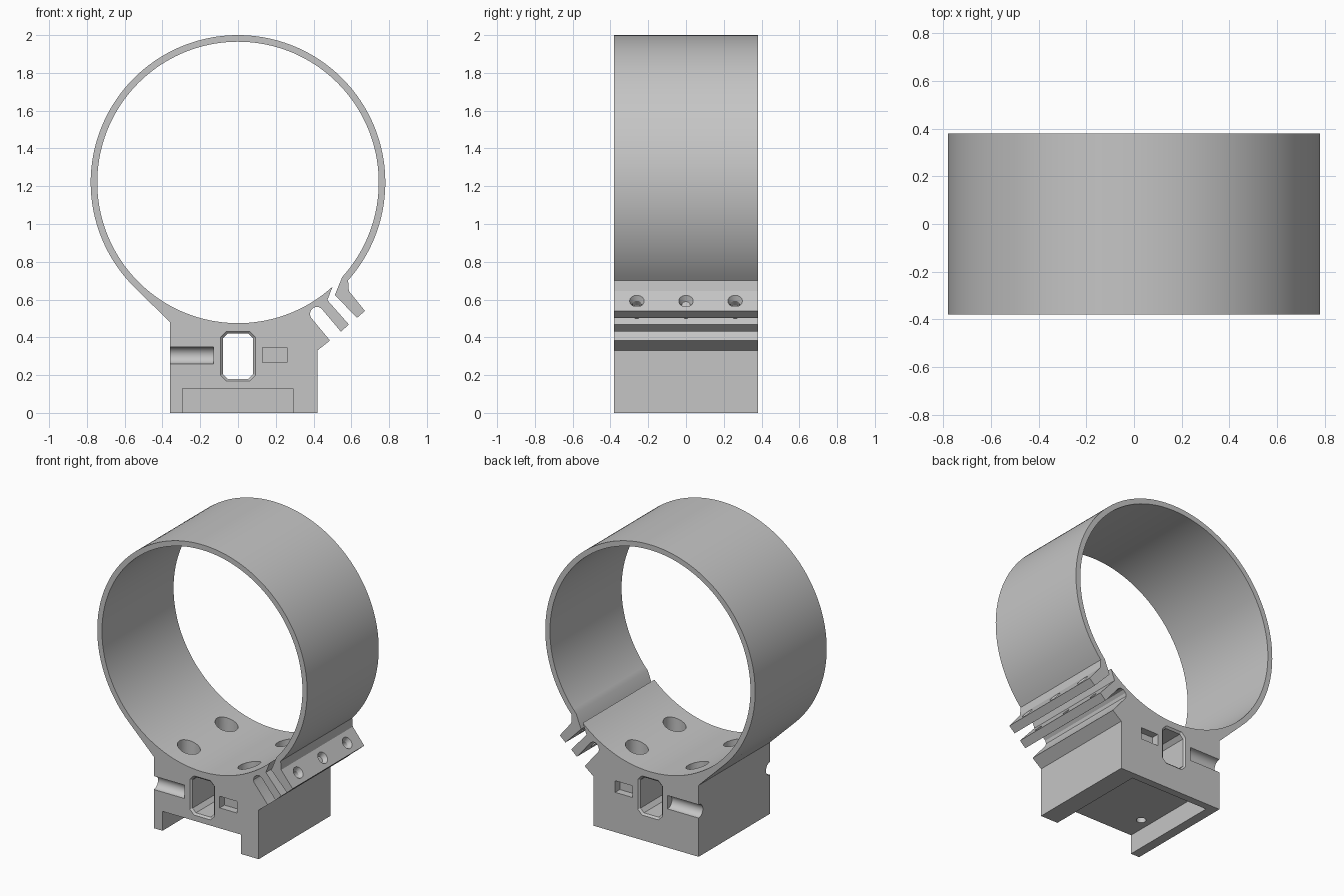
import bpy, bmesh
from math import sin, cos, pi, atan2, radians
from mathutils import Vector

old = bpy.data.objects.get("Cube")
if old:
    bpy.data.objects.remove(old, do_unlink=True)

DEPTH = 0.38          # half depth along y
CZ = 1.22             # ring centre height
R_OUT, R_IN = 0.78, 0.745

grey = bpy.data.materials.new("plain grey")
grey.use_nodes = True
COLOUR = (0.56, 0.56, 0.56, 1)
grey.diffuse_color = COLOUR
grey.node_tree.nodes["Principled BSDF"].inputs["Base Color"].default_value = COLOUR


def finish(bm, name):
    bmesh.ops.recalc_face_normals(bm, faces=bm.faces)
    mesh = bpy.data.meshes.new(name)
    bm.to_mesh(mesh)
    bm.free()
    mesh.materials.append(grey)
    ob = bpy.data.objects.new(name, mesh)
    bpy.context.collection.objects.link(ob)
    return ob


def prism(name, outline, y0, y1):
    """Extrude an x-z outline along y."""
    bm = bmesh.new()
    face = bm.faces.new([bm.verts.new((x, y0, z)) for x, z in outline])
    out = bmesh.ops.extrude_face_region(bm, geom=[face])
    verts = [v for v in out["geom"] if isinstance(v, bmesh.types.BMVert)]
    bmesh.ops.translate(bm, vec=(0, y1 - y0, 0), verts=verts)
    return finish(bm, name)


def rod(name, a, b, r1, r2=None, sides=32):
    """Cylinder or cone from point a to point b."""
    a, b = Vector(a), Vector(b)
    bm = bmesh.new()
    bmesh.ops.create_cone(bm, cap_ends=True, segments=sides, radius1=r1,
                          radius2=r1 if r2 is None else r2, depth=(b - a).length)
    turn = (b - a).to_track_quat("Z", "Y").to_matrix().to_4x4()
    turn.translation = (a + b) / 2
    bmesh.ops.transform(bm, matrix=turn, verts=bm.verts)
    return finish(bm, name)


def rect(x0, x1, z0, z1):
    return [(x0, z0), (x1, z0), (x1, z1), (x0, z1)]


def octagon(grow):
    """Opening outline with clipped corners."""
    w, z0, z1, c = 0.08 + grow, 0.18 - grow, 0.42 + grow, 0.025 + grow / 2
    return [(-w + c, z0), (w - c, z0), (w, z0 + c), (w, z1 - c),
            (w - c, z1), (-w + c, z1), (-w, z1 - c), (-w, z0 + c)]


def arc(r, start, end, steps):
    return [(r * cos(start + (end - start) * i / steps),
             CZ + r * sin(start + (end - start) * i / steps)) for i in range(steps + 1)]


# Split ring, clamp tabs and base as one profile
upper_tab = [(0.513, 0.624), (0.63, 0.503), (0.672, 0.54), (0.587, 0.645)]
outer = arc(R_OUT, atan2(0.698 - CZ, 0.587), radians(225), 120)
base = [(-0.36, 0.48), (-0.36, 0), (0.42, 0), (0.42, 0.33), (0.487, 0.383)]
slot_end = [(0.386, 0.505), (0.38, 0.522), (0.386, 0.542), (0.402, 0.558),
            (0.424, 0.562), (0.442, 0.552)]
lower_tab = [(0.545, 0.43), (0.587, 0.468), (0.473, 0.597)]
inner = arc(R_IN, atan2(0.667 - CZ, 0.503) + 2 * pi, atan2(0.72 - CZ, 0.55), 150)
clamp = prism("ring_clamp", upper_tab + outer + base + slot_end + lower_tab + inner,
              -DEPTH, DEPTH)

cutters = []
# Underside channel, open to the front
cutters.append(prism("channel", rect(-0.295, 0.29, -0.1, 0.13), -0.5, DEPTH - 0.05))

# Central opening with chamfered mouths
cutters.append(prism("opening", octagon(0), -0.5, 0.5))
for s in (-1, 1):
    bm = bmesh.new()
    loops = [[bm.verts.new((x, s * y, z)) for x, z in octagon(g)]
             for g, y in ((0, DEPTH - 0.012), (0.024, DEPTH + 0.012))]
    for i in range(8):
        j = (i + 1) % 8
        bm.faces.new((loops[0][i], loops[0][j], loops[1][j], loops[1][i]))
    for loop in loops:
        bm.faces.new(loop)
    cutters.append(finish(bm, "mouth"))
    # Round groove and small pocket on both faces
    cutters.append(rod("groove", (-0.5, s * DEPTH, 0.305), (-0.13, s * DEPTH, 0.305), 0.045))
    cutters.append(prism("pocket", rect(0.13, 0.26, 0.267, 0.345),
                         s * 0.5, s * (DEPTH - 0.05)))

# Counterbored bolt holes through the base
for x in (-0.225, 0.225):
    for y in (-0.2, 0.2):
        cutters.append(rod("bore", (x, y, 0.4), (x, y, 0.7), 0.07))
        cutters.append(rod("bolt_hole", (x, y, 0.1), (x, y, 0.45), 0.03))

# Countersunk screw holes through the tabs
axis = Vector((-0.76, 0, -0.65)).normalized()
for y in (-0.26, 0, 0.26):
    p = Vector((0.63, y, 0.592))
    cutters.append(rod("screw_hole", p - axis * 0.03, p + axis * 0.195, 0.024))
    cutters.append(rod("countersink", p - axis * 0.01, p + axis * 0.03, 0.044, 0.022))

for c in cutters:
    mod = clamp.modifiers.new(c.name, "BOOLEAN")
    mod.operation = "DIFFERENCE"
    mod.solver = "EXACT"
    mod.object = c
    c.hide_render = True

# Bake the cuts and discard the cutters
bpy.context.view_layer.update()
graph = bpy.context.evaluated_depsgraph_get()
clamp_mesh = bpy.data.meshes.new_from_object(clamp.evaluated_get(graph))
clamp.modifiers.clear()
clamp.data = clamp_mesh
clamp_mesh.materials.clear()
clamp_mesh.materials.append(grey)
for poly in clamp_mesh.polygons:
    poly.material_index = 0
for c in cutters:
    bpy.data.objects.remove(c, do_unlink=True)

bpy.ops.object.select_all(action="DESELECT")
clamp.select_set(True)
bpy.context.view_layer.objects.active = clamp
bpy.ops.object.shade_smooth_by_angle(angle=radians(25))
